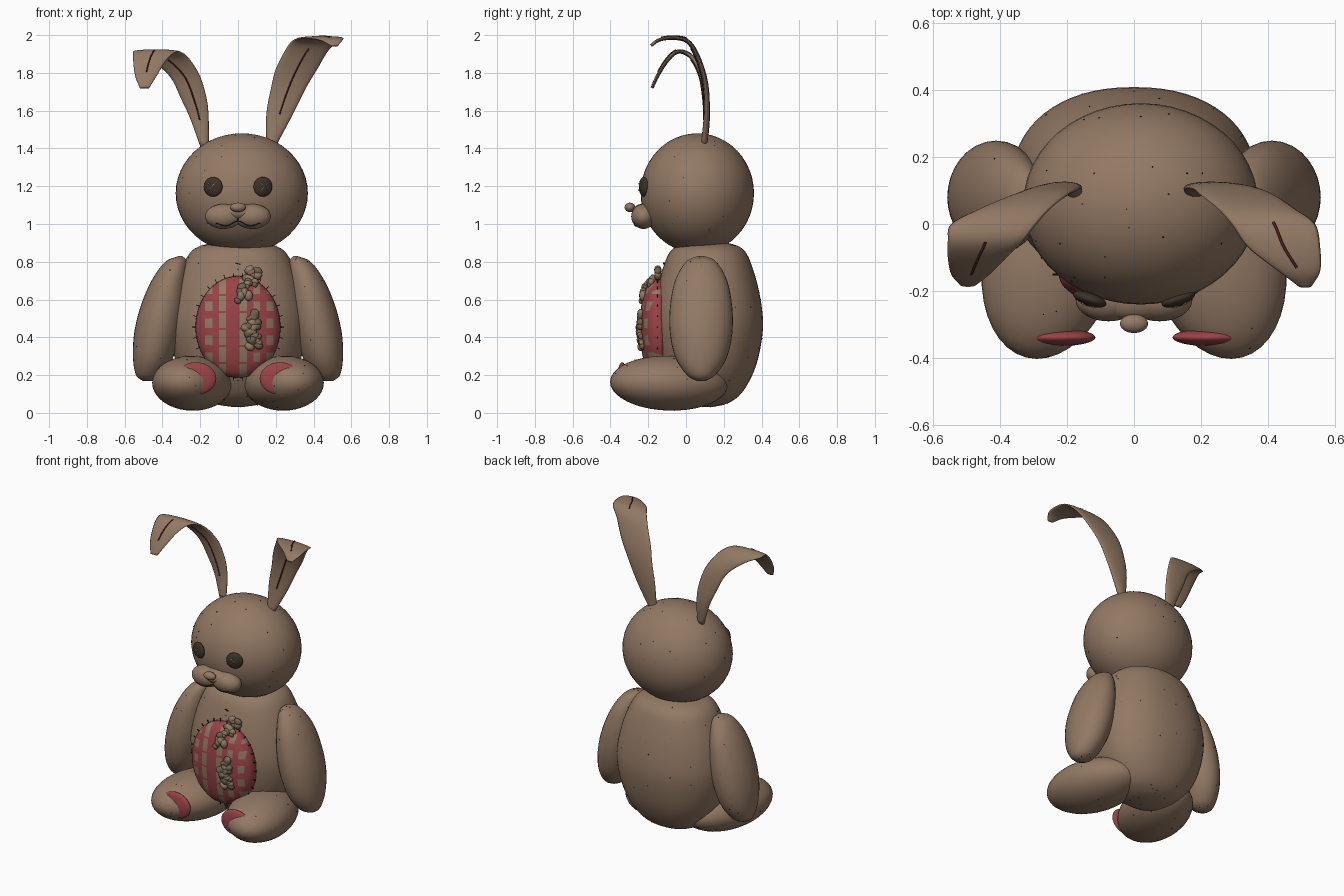
import bpy, bmesh, math, random
from math import sin, cos, pi, sqrt
from mathutils import Vector, Matrix, Euler

random.seed(4)
if "Cube" in bpy.data.objects:
    bpy.data.objects.remove(bpy.data.objects["Cube"])


def material(name, rgb):
    m = bpy.data.materials.new(name)
    m.use_nodes = True
    m.diffuse_color = (*rgb, 1)
    m.node_tree.nodes["Principled BSDF"].inputs["Base Color"].default_value = (*rgb, 1)
    return m


FUR = material("brown_fur", (.29, .19, .127))
RED = material("red_cloth", (.32, .056, .063))
SEAM = material("dark_red_seam", (.09, .015, .018))
BUTTON = material("dark_button", (.045, .033, .021))
THREAD = material("black_thread", (.012, .01, .009))
STUFFING = material("dull_stuffing", (.16, .12, .075))


def finish(name, bm, *mats):
    bmesh.ops.recalc_face_normals(bm, faces=bm.faces)
    for f in bm.faces:
        f.smooth = True
    me = bpy.data.meshes.new(name)
    bm.to_mesh(me)
    bm.free()
    for m in mats:
        me.materials.append(m)
    ob = bpy.data.objects.new(name, me)
    bpy.context.collection.objects.link(ob)
    return ob


def placed(loc, radii, rot=(0, 0, 0)):
    return Matrix.LocRotScale(Vector(loc), Euler(rot), Vector(radii))


def ellipsoid(name, mat, loc, radii, rot=(0, 0, 0), seg=40):
    bm = bmesh.new()
    bmesh.ops.create_uvsphere(bm, u_segments=seg, v_segments=seg // 2, radius=1,
                              matrix=placed(loc, radii, rot))
    return finish(name, bm, mat)


def bars(name, mat, matrices):
    """Many small blocks joined into one object."""
    bm = bmesh.new()
    for m in matrices:
        bmesh.ops.create_cube(bm, size=1, matrix=m)
    return finish(name, bm, mat)


def smooth_path(points, steps):
    """Catmull-Rom interpolation of any-dimensional points."""
    p = [Vector(q) for q in points]
    p = [p[0] * 2 - p[1]] + p + [p[-1] * 2 - p[-2]]
    out = []
    for a, b, c, d in zip(p, p[1:], p[2:], p[3:]):
        for i in range(steps):
            t = i / steps
            out.append((b * 2 + (c - a) * t + (a * 2 - b * 5 + c * 4 - d) * t * t
                        + (b * 3 - a - c * 3 + d) * t ** 3) / 2)
    return out + [p[-2]]


def circle(n, power=1):
    """Unit circle, squarer when power is below one."""
    angles = [2 * pi * i / n for i in range(n)]
    return [tuple(math.copysign(abs(w) ** power, w) for w in (cos(a), sin(a)))
            for a in angles]


def loft(name, mat, rings):
    bm = bmesh.new()
    loops = [[bm.verts.new(v) for v in ring] for ring in rings]
    n = len(loops[0])
    for a, b in zip(loops, loops[1:]):
        for i in range(n):
            j = (i + 1) % n
            bm.faces.new((a[i], a[j], b[j], b[i]))
    bm.faces.new(loops[0])
    bm.faces.new(loops[-1])
    return finish(name, bm, mat)


def tube(name, mat, points, r):
    cu = bpy.data.curves.new(name, "CURVE")
    cu.dimensions = "3D"
    cu.bevel_depth, cu.bevel_resolution = r, 1
    cu.use_fill_caps = True
    sp = cu.splines.new("POLY")
    sp.points.add(len(points) - 1)
    for p, q in zip(sp.points, points):
        p.co = (*q, 1)
    cu.materials.append(mat)
    bpy.context.collection.objects.link(bpy.data.objects.new(name, cu))


# Pear-shaped body from (radius, height) profile
profile = smooth_path([(.02, .03), (.13, .05), (.23, .11), (.32, .25), (.365, .44),
                       (.35, .6), (.3, .76), (.23, .87), (.08, .91)], 4)
body = loft("body", FUR, [[(r * x, .115 + .8 * r * y, z) for x, y in circle(64, .9)]
                          for r, z in profile])

# Head, muzzle and nose
head = ellipsoid("head", FUR, (.02, .06, 1.163), (.35, .3, .317), seg=48)
MUZZLE = (.098, .065, .066)
for side, s in (("left", 1), ("right", -1)):
    ellipsoid(side + "_cheek", FUR, (s * .076, -.225, 1.04), MUZZLE)
ellipsoid("muzzle_bridge", FUR, (0, -.222, 1.062), (.12, .064, .046))
ellipsoid("nose", FUR, (0, -.297, 1.088), (.042, .028, .025), seg=24)


def muzzle_y(x, z):
    u, v = (abs(x) - .076) / MUZZLE[0], (z - 1.04) / MUZZLE[2]
    return -.226 - MUZZLE[1] * sqrt(max(0, 1 - u * u - v * v))


# Mouth stitching
mouth = smooth_path([(-.12, 1.005), (-.06, .99), (0, 1.015), (.06, .99), (.12, 1.005)], 5)
tube("mouth_line", THREAD, [(x, muzzle_y(x, z), z) for x, z in mouth], .0025)
tube("lip_line", THREAD, [(0, muzzle_y(0, z), z) for z in (1.015, 1.04, 1.07)], .0025)

limbs = []
arm_path = smooth_path([(.83, .295, .315, .02), (.8, .27, .385, .08), (.7, .27, .458, .138),
                        (.56, .275, .517, .165), (.42, .3, .55, .165), (.29, .345, .556, .135),
                        (.2, .4, .54, .075), (.17, .45, .505, .025)], 4)
for side, s in (("left", 1), ("right", -1)):
    # Button eye with crossed thread
    eye = Matrix.LocRotScale(Vector((s * .132, -.224, 1.197)), Euler((0, 0, s * .33)), None)
    bm = bmesh.new()
    bmesh.ops.create_uvsphere(bm, u_segments=32, v_segments=16, radius=1,
                              matrix=eye @ placed((0, 0, 0), (.052, .02, .052)))
    finish(side + "_button_eye", bm, BUTTON)
    bars(side + "_eye_thread", FUR,
         [eye @ placed((0, -.018, 0), (.055, .008, .005), (0, a, 0)) for a in (pi / 4, -pi / 4)])
    # Arm from (height, inner x, outer x, depth) sections
    limbs.append(loft(side + "_arm", FUR, [
        [(s * ((x0 + x1) / 2 + x * (x1 - x0) / 2), .08 + y * ry, z) for x, y in circle(32)]
        for z, x0, x1, ry in arm_path]))
    # Leg and sole pad
    limbs.append(ellipsoid(side + "_leg", FUR, (s * .243, -.09, .157), (.203, .318, .145),
                           (-.03, 0, s * .25)))
    ellipsoid(side + "_foot_pad", RED, (s * .223, -.338, .182), (.108, .026, .086))

# Domed belly patch, cut along its check pattern
PX, PZ, PC = .225, .27, .455


def patch_y(x, z):
    return -.14 - .105 * max(0, 1 - (x / PX) ** 2 - ((z - PC) / PZ) ** 2) ** .4


columns = [(-.155, .019, .55), (-.082, .019, .87), (.028, .019, .87),
           (.1, .017, .55), (.17, .019, .55)]
PITCH = .09
bm = bmesh.new()
bmesh.ops.create_uvsphere(bm, u_segments=64, v_segments=32, radius=1,
                          matrix=Matrix.Rotation(pi / 2, 4, "X"))
for v in bm.verts:
    x, z = v.co.x * PX, PC + v.co.z * PZ
    v.co = (x, patch_y(x, z) if v.co.y < 0 else -.12, z)


def cut(co, normal):
    bmesh.ops.bisect_plane(bm, geom=bm.verts[:] + bm.edges[:] + bm.faces[:],
                           plane_co=co, plane_no=normal)


for x, w, fill in columns:
    cut((x - w, 0, 0), (1, 0, 0))
    cut((x + w, 0, 0), (1, 0, 0))
for k in range(1, 9):
    for fill in (0, .55, .87):
        cut((0, 0, (k + fill) * PITCH), (0, 0, 1))
for f in bm.faces:
    c = f.calc_center_median()
    f.material_index = int(any(abs(c.x - x) < w and (c.z / PITCH) % 1 < fill
                               for x, w, fill in columns))
finish("belly_patch", bm, RED, FUR)

# Stitches round the patch and up the chest
ring = []
for i in range(30):
    a = 2 * pi * i / 30
    ring.append(placed((PX * cos(a), -.15, PC + PZ * sin(a)), (.036, .006, .0035),
                       (0, -a, 0)))
bars("patch_stitches", THREAD, ring)
bars("chest_stitches", THREAD, [placed((0, y, z), (.025, .006, .0035), (0, .3, 0))
                                for y, z in ((-.118, .79), (-.096, .825), (-.075, .85))])

# Stuffing spilling from a tear
bm = bmesh.new()
for path in ([(.09, .76), (.06, .69), (.03, .6)], [(.06, .52), (.075, .44), (.09, .36)]):
    for x, z in smooth_path(path, 8):
        for k in range(2):
            px, pz = x + random.uniform(-.034, .034), z + random.uniform(-.014, .014)
            r = random.uniform(.013, .023)
            n = len(bm.faces)
            bmesh.ops.create_icosphere(
                bm, subdivisions=2, radius=r,
                matrix=placed((px, min(patch_y(px, pz), -.145) - .004, pz),
                              (1.3, .9, 1), (0, random.uniform(0, pi), 0)))
            bm.faces.ensure_lookup_table()
            for f in bm.faces[n:]:
                f.material_index = k
finish("spilled_stuffing", bm, STUFFING, FUR)

# Folded ears: sections are (y, z, left x, right x)
ears = {
    "left_ear": [(.095, 1.41, .15, .2), (.11, 1.58, .15, .29), (.106, 1.72, .175, .36),
                 (.085, 1.82, .2, .42), (.045, 1.92, .25, .48), (0, 1.972, .29, .54),
                 (-.07, 1.985, .34, .555), (-.14, 1.975, .43, .555), (-.185, 1.945, .49, .53)],
    "right_ear": [(.095, 1.41, -.2, -.155), (.11, 1.55, -.25, -.155), (.105, 1.66, -.3, -.165),
                  (.085, 1.78, -.36, -.2), (.045, 1.865, -.46, -.25), (0, 1.905, -.545, -.29),
                  (-.05, 1.91, -.555, -.33), (-.1, 1.865, -.555, -.38),
                  (-.15, 1.785, -.545, -.43), (-.18, 1.72, -.52, -.47)],
}
for name, sections in ears.items():
    path = smooth_path(sections, 5)
    rings, front, back = [], [], []
    for i, (y, z, x0, x1) in enumerate(path):
        t = path[min(i + 1, len(path) - 1)] - path[max(i - 1, 0)]
        normal = Vector((0, -t[1], t[0])).normalized()
        mid, half = Vector(((x0 + x1) / 2, y, z)), (x1 - x0) / 2
        thick = .017 - .009 * i / len(path)
        rings.append([mid + Vector((half * x, 0, 0)) + normal * thick * n
                      for x, n in circle(16)])
        front.append(mid + normal * thick)
        back.append(mid - normal * thick)
    loft(name, FUR, rings)
    tube(name + "_inner_seam", SEAM, front[5:22], .004)
    tube(name + "_tip_seam", SEAM, back[-16:-6], .004)

# Tiny dark fibres scattered over the fur
bm = bmesh.new()
for ob, count in [(head, 50), (body, 60)] + [(limb, 20) for limb in limbs]:
    for v in random.sample(list(ob.data.vertices), count):
        bmesh.ops.create_cube(bm, size=.0035, matrix=Matrix.Translation(v.co))
finish("fur_specks", bm, THREAD)
